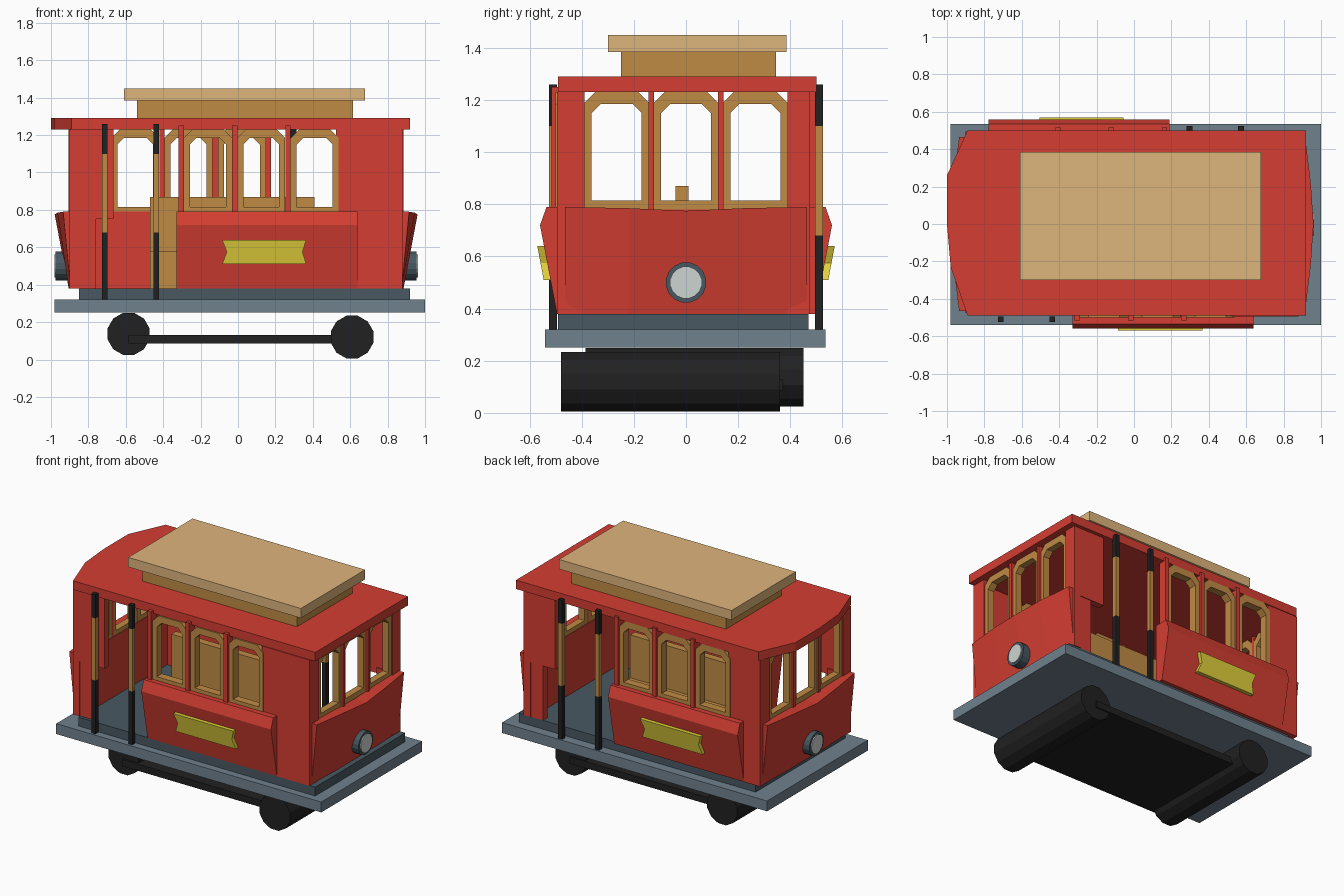
import bpy, bmesh
from math import pi, sin, cos
from mathutils import Matrix, Vector

if "Cube" in bpy.data.objects:
    bpy.data.objects.remove(bpy.data.objects["Cube"])

COL = dict(red=(.66, .048, .032), tan=(.73, .46, .2), wood=(.53, .26, .06),
           slate=(.16, .22, .27), dark=(.065, .098, .122), black=(.015, .015, .015),
           yellow=(.76, .63, .045), lamp=(.61, .66, .64))
MAT = {}
for k, c in COL.items():
    MAT[k] = bpy.data.materials.new(k + "_paint")
    MAT[k].diffuse_color = (*c, 1)
ID = Matrix.Identity(4)


def loft(name, loops, mat, M=ID, ring=False):
    """Skin a row of equal loops; ends are capped unless they join in a ring."""
    bm = bmesh.new()
    rows = [[bm.verts.new(M @ Vector(p)) for p in lp] for lp in loops]
    n = len(rows[0])
    pairs = list(zip(rows, rows[1:])) + ([(rows[-1], rows[0])] if ring else [])
    for a, b in pairs:
        for i in range(n):
            j = (i + 1) % n
            bm.faces.new((a[i], a[j], b[j], b[i]))
    if not ring:
        bm.faces.new(rows[0])
        bm.faces.new(rows[-1])
    bmesh.ops.recalc_face_normals(bm, faces=bm.faces)
    me = bpy.data.meshes.new(name)
    bm.to_mesh(me)
    bm.free()
    me.materials.append(MAT[mat])
    ob = bpy.data.objects.new(name, me)
    bpy.context.collection.objects.link(ob)
    return ob


def on_axis(axis, pts, d):
    """Place 2D points on a plane square to the axis at distance d."""
    if axis == 'X':
        return [(d, a, b) for a, b in pts]
    if axis == 'Y':
        return [(a, d, b) for a, b in pts]
    return [(a, b, d) for a, b in pts]


def prism(name, axis, pts, lo, hi, mat, M=ID):
    return loft(name, [on_axis(axis, pts, lo), on_axis(axis, pts, hi)], mat, M)


def box(name, x0, x1, y0, y1, z0, z1, mat, M=ID):
    return prism(name, 'Z', [(x0, y0), (x1, y0), (x1, y1), (x0, y1)], z0, z1, mat, M)


def disc(a, b, r, n):
    return [(a + r * cos(2 * pi * (i + .5) / n), b + r * sin(2 * pi * (i + .5) / n)) for i in range(n)]


def window(name, axis, c, lo, hi, M):
    """Wooden frame with cut upper corners."""
    def arch(w, z0, z1, k):
        return [(c - w, z0), (c + w, z0), (c + w, z1 - k), (c + w - k, z1), (c - w + k, z1), (c - w, z1 - k)]
    out, inn = arch(.128, .78, 1.23, .045), arch(.096, .815, 1.185, .035)
    loft(name, [on_axis(axis, out, lo), on_axis(axis, out, hi),
                on_axis(axis, inn, hi), on_axis(axis, inn, lo)], 'wood', M, ring=True)


def half_turn(cx):
    return Matrix.Translation((2 * cx, 0, 0)) @ Matrix.Rotation(pi, 4, 'Z')


# Running gear
prism("right_roller", 'Y', disc(.61, .12, .118, 12), -.48, .36, 'black')
prism("left_roller", 'Y', disc(-.585, .137, .116, 12), -.385, .45, 'black')
box("chassis_plate", -.585, .61, -.4, .37, .085, .13, 'black')

# Platform and floor
box("platform", -.98, 1.0, -.54, .535, .25, .32, 'slate')
box("floor", -.85, .92, -.49, .47, .32, .38, 'dark')

# Roof and raised top
prism("roof", 'Z', [(.92, -.49), (.92, .5), (-.89, .5), (-1, .26), (-1, 0), (-.98, -.23), (-.89, -.49)],
      1.23, 1.29, 'red')
box("roof_riser", -.54, .615, -.25, .345, 1.29, 1.385, 'wood')
box("roof_top", -.61, .68, -.3, .385, 1.385, 1.45, 'tan')

# Bench
box("bench_seat", -.47, .41, -.2, .17, .38, .58, 'wood')
box("bench_back", -.47, .41, -.04, .01, .58, .87, 'wood')

# Long sides, the back one being the front one turned half way round
for side, M in (("front", ID), ("back", half_turn(-.07))):
    prism(side + "_side_panel", 'X', [(-.44, .38), (-.495, .38), (-.56, .72), (-.535, .79), (-.44, .79)],
          -.33, .638, 'red', M)
    # Sign plate leaning with the panel
    lean = Matrix.Identity(4)
    lean[1][2], lean[1][3] = -.19, .19 * .38
    prism(side + "_plate", 'Y', [(-.085, .51), (.365, .51), (.345, .575), (.365, .64), (-.085, .64), (-.06, .575)],
          -.521, -.485, 'yellow', M @ lean)
    for i in range(3):
        x = -.303 + i * .285
        box(f"{side}_post_{i + 1}", x - .014, x + .014, -.515, -.455, .77, 1.25, 'red', M)
        window(f"{side}_window_{i + 1}", 'Y', x + .1425, -.5, -.445, M)
    # Two-tone grab poles
    for i, x in enumerate((-.712, -.437)):
        for part, z0, z1, m in (("foot", .32, .68, 'black'), ("grip", .68, 1.1, 'wood'), ("head", 1.1, 1.26, 'black')):
            box(f"{side}_pole_{i + 1}_{part}", x - .015, x + .015, -.525, -.495, z0, z1, m, M)

# Solid corner walls and the panels beside each door
box("front_corner_wall", .525, .88, -.495, -.445, .38, 1.23, 'red')
box("back_corner_wall", -.9, -.665, .445, .495, .38, 1.23, 'red')
for side, M in (("front", ID), ("back", half_turn(-.01))):
    box(side + "_door_upper_panel", -.87, -.665, -.475, -.43, .75, 1.23, 'red', M)
    box(side + "_door_lower_panel", -.9, -.76, -.47, -.42, .38, .79, 'red', M)

# Ends with windows, flared apron and headlight
for end, M in (("right", ID), ("left", half_turn(-.01))):
    box(end + "_end_wall", .82, .87, -.46, .46, .38, .785, 'red', M)
    box(end + "_end_corner_a", .83, .88, -.495, -.39, .38, 1.23, 'red', M)
    box(end + "_end_corner_b", .83, .88, .39, .475, .38, 1.23, 'red', M)
    for i in range(3):
        window(f"{end}_end_window_{i + 1}", 'X', (i - 1) * .266, .825, .872, M)
    for i, y in enumerate((-.133, .133)):
        box(f"{end}_end_post_{i + 1}", .825, .885, y - .011, y + .011, .77, 1.24, 'red', M)
    stations = [(-.465, .915, .79), (-.22, .945, .785), (0, .96, .775), (.22, .945, .785), (.465, .915, .79)]
    loft(end + "_apron", [[(.84, y, .38), (.875 + .01 * (abs(y) < .3), y, .38), (x, y, z), (.85, y, z)]
                          for y, x, z in stations], 'red', M)
    prism(end + "_headlight_ring", 'X', disc(0, .5, .078, 16), .86, .955, 'dark', M)
    prism(end + "_headlight_lens", 'X', disc(0, .5, .062, 16), .9, .962, 'lamp', M)

for m in bpy.data.materials:
    if m.users and not m.is_grease_pencil:
        m.use_nodes = True
        m.node_tree.nodes["Principled BSDF"].inputs["Base Color"].default_value = m.diffuse_color
